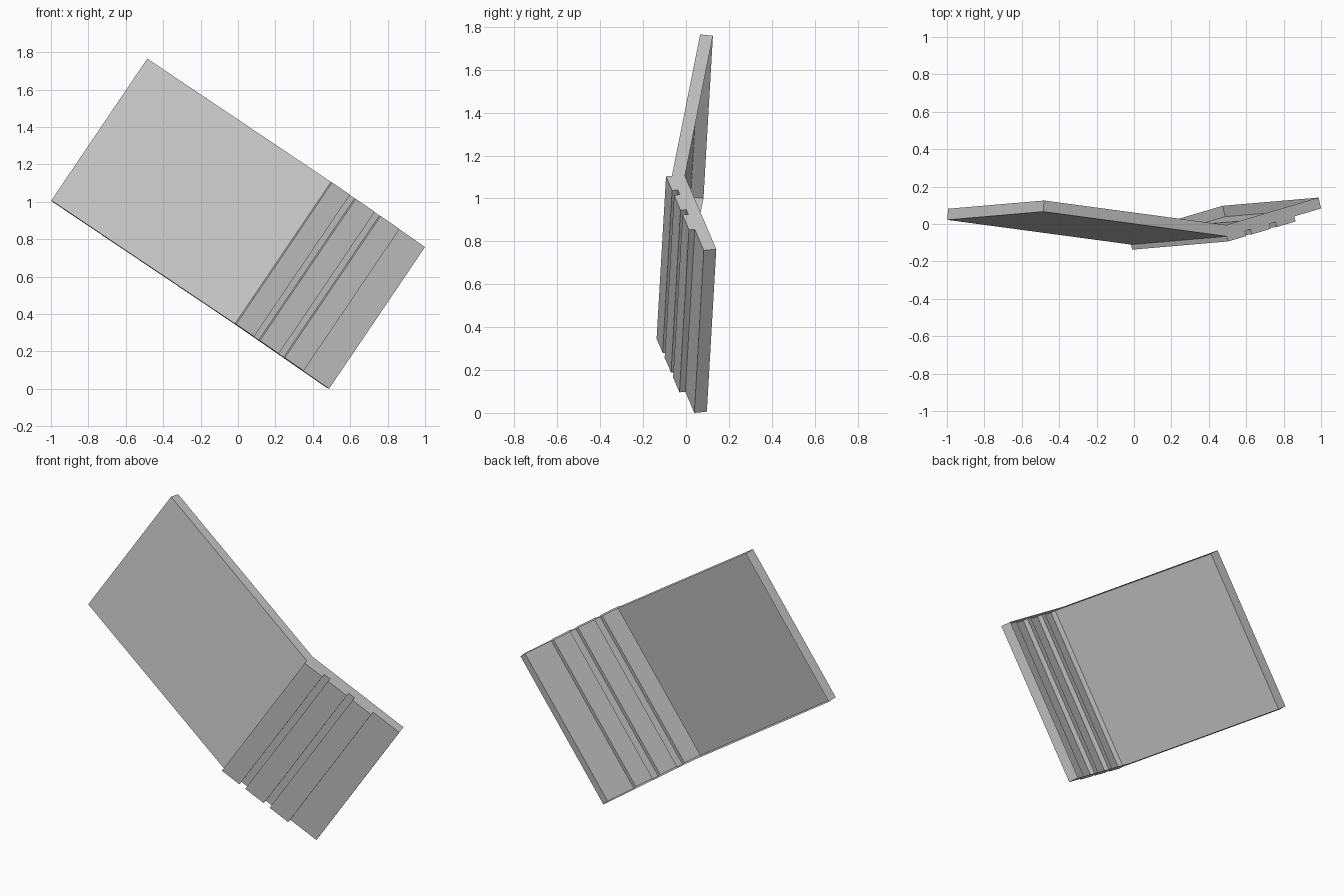
import bpy, bmesh
from mathutils import Vector

if "Cube" in bpy.data.objects:
    bpy.data.objects.remove(bpy.data.objects["Cube"])

# Profile along the upper edge, and the sweep down to the lower edge
A = Vector((-0.485, 0.066, 1.765))
B = Vector((0.497, -0.066, 1.106))
C = Vector((1.0, 0.083, 0.758))
SWEEP = Vector((-0.513, -0.044, -0.758))
DEPTH, RAISE = 0.06, 0.028

# Backward normals of the wide panel and the ribbed panel
n_left = (B - A).cross(SWEEP).normalized()
n_right = (C - B).cross(SWEEP).normalized()
if n_left.y < 0:
    n_left.negate()
if n_right.y < 0:
    n_right.negate()

# Front line: flat panel, then three raised slats with grooves between
profile = [A, B]
for start, end in ((0.0, 0.19), (0.252, 0.453), (0.516, 0.717)):
    p, q = B.lerp(C, start), B.lerp(C, end)
    lift = -n_right * RAISE
    profile += ([p] if start else []) + [p + lift, q + lift, q]
profile.append(C)
front_count = len(profile)

# Back line with a mitred bend
mid = (n_left + n_right).normalized()
profile += [C + n_right * DEPTH, B + mid * (DEPTH / mid.dot(n_left)), A + n_left * DEPTH]

# Sweep the profile to a shell, then open its back
bm = bmesh.new()
upper = [bm.verts.new(p) for p in profile]
lower = [bm.verts.new(p + SWEEP) for p in profile]
bm.faces.new(upper)
bm.faces.new(lower[::-1])
back = []
n = len(profile)
for i in range(n):
    j = (i + 1) % n
    f = bm.faces.new((upper[j], upper[i], lower[i], lower[j]))
    if front_count <= i < n - 1:
        back.append(f)
bmesh.ops.recalc_face_normals(bm, faces=bm.faces[:])
bmesh.ops.delete(bm, geom=back, context='FACES')

mesh = bpy.data.meshes.new("bent_ribbed_panel")
bm.to_mesh(mesh)
bm.free()
panel = bpy.data.objects.new("bent_ribbed_panel", mesh)
bpy.context.collection.objects.link(panel)
